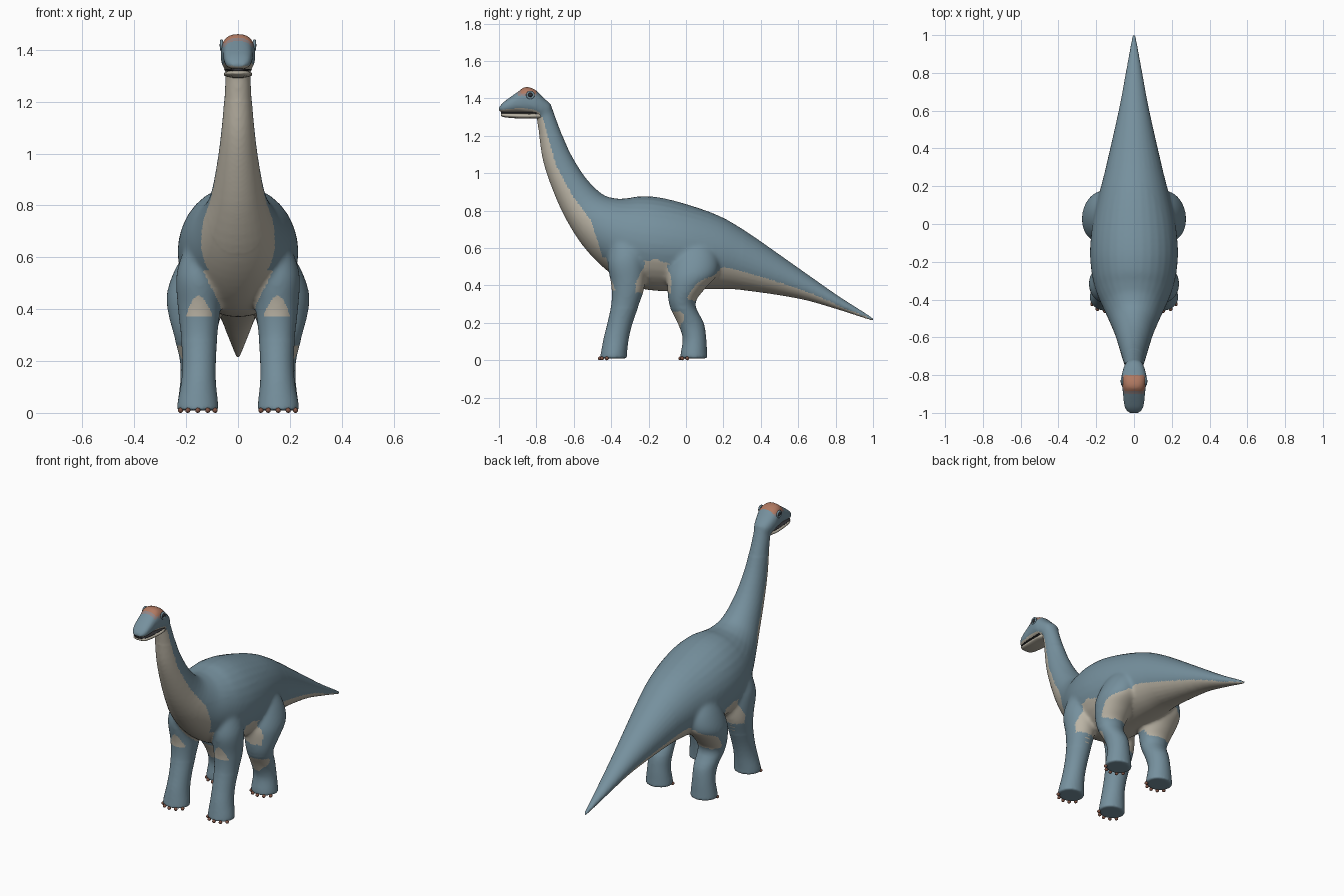
import bpy, bmesh, math
from mathutils import Vector

cube = bpy.data.objects.get("Cube")
if cube:
    bpy.data.objects.remove(cube)


def material(name, rgb):
    m = bpy.data.materials.new(name)
    m.use_nodes = True
    m.diffuse_color = (*rgb, 1)
    m.node_tree.nodes["Principled BSDF"].inputs["Base Color"].default_value = (*rgb, 1)
    return m


BLUE = material("slate blue skin", (.18, .28, .34))
CREAM = material("cream belly", (.50, .46, .38))
ORANGE = material("orange crest", (.43, .19, .12))
BLEND = material("faded crest", (.29, .23, .23))
NAIL = material("brown nails", (.22, .09, .06))
DARK = material("dark eye", (.03, .03, .035))


def smooth_rings(rings, steps=4):
    """Catmull-Rom interpolation between the given cross-sections."""
    out = []
    for i in range(len(rings) - 1):
        a, b, c, d = (rings[max(0, min(len(rings) - 1, i + k))] for k in (-1, 0, 1, 2))
        for s in range(steps):
            t = s / steps
            out.append([q + .5 * t * (r - p + t * (2 * p - 5 * q + 4 * r - u + t * (3 * (q - r) + u - p)))
                        for p, q, r, u in zip(a, b, c, d)])
    return out + [list(rings[-1])]


def loft(bm, rings, side=1, power=1.0, n=32):
    """Each ring: y, z of one edge, y, z of the opposite edge, half width, x centre."""
    loops = []
    for y0, z0, y1, z1, w, x in smooth_rings(rings):
        loop = []
        for k in range(n):
            c, s = math.cos(math.tau * k / n), math.sin(math.tau * k / n)
            c, s = (math.copysign(abs(v) ** power, v) for v in (c, s))
            t = (1 + s) / 2
            loop.append(bm.verts.new((side * (x + w * c), y0 + (y1 - y0) * t, z0 + (z1 - z0) * t)))
        loops.append(loop)
    for a, b in zip(loops, loops[1:]):
        for k in range(n):
            bm.faces.new((a[k], a[(k + 1) % n], b[(k + 1) % n], b[k]))
    bm.faces.new(loops[0][::-1])
    bm.faces.new(loops[-1])


def finish(name, bm, mats):
    bmesh.ops.recalc_face_normals(bm, faces=bm.faces)
    me = bpy.data.meshes.new(name)
    bm.to_mesh(me)
    bm.free()
    ob = bpy.data.objects.new(name, me)
    bpy.context.collection.objects.link(ob)
    for m in mats:
        me.materials.append(m)
    me.shade_smooth()
    return ob


def lerp_table(table, v):
    for (a, p), (b, q) in zip(table, table[1:]):
        if v <= b:
            return p + (q - p) * max(0, v - a) / (b - a)
    return table[-1][1]


# Neck, torso and tail
trunk = [(-.80, 1.30, -.72, 1.365, .048, 0), (-.785, 1.2, -.675, 1.24, .053, 0),
         (-.765, 1.07, -.62, 1.11, .064, 0), (-.72, .93, -.54, .98, .082, 0),
         (-.65, .77, -.45, .89, .108, 0), (-.55, .61, -.375, .865, .15, 0),
         (-.43, .485, -.31, .867, .195, 0), (-.3, .40, -.24, .877, .223, 0),
         (-.15, .37, -.14, .87, .233, 0), (0, .375, 0, .835, .22, 0),
         (.15, .38, .17, .775, .185, 0), (.3, .375, .32, .69, .147, 0),
         (.6, .33, .61, .487, .08, 0), (.8, .275, .81, .347, .043, 0),
         (.95, .226, .955, .255, .017, 0), (1.004, .208, 1.004, .222, .007, 0)]
# Skull without the lower jaw
skull = [(-1.0, 1.334, -1.0, 1.352, .026, 0), (-.98, 1.325, -.975, 1.38, .046, 0),
         (-.94, 1.325, -.935, 1.41, .055, 0), (-.9, 1.325, -.895, 1.438, .058, 0),
         (-.86, 1.32, -.86, 1.461, .063, 0), (-.82, 1.315, -.81, 1.449, .067, 0),
         (-.78, 1.30, -.765, 1.407, .06, 0), (-.75, 1.29, -.72, 1.368, .045, 0)]
front_leg = [(-.46, .01, -.315, .01, .08, .155), (-.455, .04, -.315, .04, .078, .155),
             (-.44, .12, -.305, .12, .067, .152), (-.42, .2, -.285, .2, .065, .15),
             (-.40, .3, -.25, .3, .071, .15), (-.40, .4, -.22, .4, .082, .15),
             (-.42, .52, -.22, .55, .088, .15), (-.40, .64, -.25, .66, .06, .14)]
hind_leg = [(-.03, .01, .115, .01, .08, .155), (-.028, .04, .113, .04, .078, .155),
            (-.018, .12, .108, .12, .068, .155), (-.045, .2, .095, .2, .069, .155),
            (-.088, .29, .05, .30, .082, .165), (-.10, .38, .10, .38, .102, .167),
            (-.10, .46, .17, .46, .108, .167), (-.07, .56, .17, .56, .09, .15),
            (-.02, .65, .12, .65, .05, .13)]

bm = bmesh.new()
loft(bm, trunk)
loft(bm, skull, power=.8)
for side in (-1, 1):
    loft(bm, front_leg, side)
    loft(bm, hind_leg, side)
body = finish("body", bm, [BLUE, CREAM, ORANGE, BLEND])

# Fuse the parts into one skin and soften the joints
bpy.context.view_layer.objects.active = body
body.select_set(True)
remesh = body.modifiers.new("fuse", "REMESH")
remesh.mode = "VOXEL"
remesh.voxel_size = .008
bpy.ops.object.modifier_apply(modifier="fuse")
joints = body.vertex_groups.new(name="joints")
joints.add([v.index for v in body.data.vertices
            if .28 < v.co.z < .75 and -.55 < v.co.y < .3
            or v.co.z > 1.2 and v.co.y > -.8], 1, "REPLACE")
for name, group, count in (("skin", "", 4), ("joint blend", "joints", 22)):
    mod = body.modifiers.new(name, "SMOOTH")
    mod.factor, mod.iterations, mod.vertex_group = .5, count, group
    bpy.ops.object.modifier_apply(modifier=name)

# Skin colours by height and direction
chest_edge = [(.37, -.375), (.53, -.44), (.645, -.475), (.75, -.51), (.885, -.61),
              (1.045, -.695), (1.26, -.755), (1.32, -.77)]
tail_edge = [(.12, .40), (.17, .475), (.31, .455), (.61, .37), (.93, .245), (1.0, .21)]


def skin(c, n):
    if c.z > 1.3:
        if c.z > 1.415 and -.9 < c.y < -.8:
            return 2 if c.y > -.885 and c.z > 1.425 else 3
        return 1 if n.z < -.5 else 0
    if c.z > .37 and c.y < lerp_table(chest_edge, c.z):
        return 1
    if .12 < c.y and c.z < lerp_table(tail_edge, c.y) and c.z > .2:
        return 1
    if -.27 < c.y < -.08 and .36 < c.z < .54 - 12 * (c.y + .165) ** 2:
        return 1
    if n.z < -.35 and (.3 < c.z < .55 or .16 < c.z < .26 and c.y > -.2):
        return 1
    return 0


for poly in body.data.polygons:
    poly.material_index = skin(poly.center, poly.normal)
body.data.shade_smooth()

# Lower jaw and the dark mouth line
bm = bmesh.new()
loft(bm, [(-.99, 1.308, -.99, 1.319, .022, 0), (-.97, 1.299, -.97, 1.322, .043, 0),
          (-.9, 1.293, -.9, 1.321, .052, 0), (-.82, 1.293, -.82, 1.319, .054, 0),
          (-.77, 1.29, -.77, 1.33, .042, 0)], power=.8)
finish("lower_jaw", bm, [CREAM])
bm = bmesh.new()
loft(bm, [(-.99, 1.318, -.99, 1.328, .024, 0), (-.97, 1.318, -.97, 1.328, .043, 0),
          (-.9, 1.318, -.9, 1.328, .053, 0), (-.8, 1.318, -.8, 1.328, .055, 0)])
finish("mouth_line", bm, [DARK])


def ball(name, location, scale, mat):
    bm = bmesh.new()
    bmesh.ops.create_uvsphere(bm, u_segments=20, v_segments=12, radius=1)
    for v in bm.verts:
        v.co = Vector(p * s for p, s in zip(v.co, scale))
    finish(name, bm, [mat]).location = location


for side, label in ((1, "left"), (-1, "right")):
    # Eyes with raised lids
    ball(label + "_eye", (side * .06, -.832, 1.418), (.012, .014, .011), DARK)
    bpy.ops.mesh.primitive_torus_add(major_segments=28, minor_segments=10, major_radius=.017,
                                     minor_radius=.006, location=(side * .063, -.832, 1.418),
                                     rotation=(0, math.pi / 2, 0))
    lid = bpy.context.object
    lid.name = label + "_eyelid"
    lid.data.materials.append(BLUE)
    lid.data.shade_smooth()
    # Nails fanned round the front of each foot
    for foot, y in (("front", -.3875), ("hind", .0425)):
        for i in range(5):
            a = math.radians(-60 + 30 * i)
            ball(f"{label}_{foot}_nail_{i + 1}",
                 (side * .155 + .077 * math.sin(a), y - .072 * math.cos(a), .01),
                 (.010, .011, .010), NAIL)
